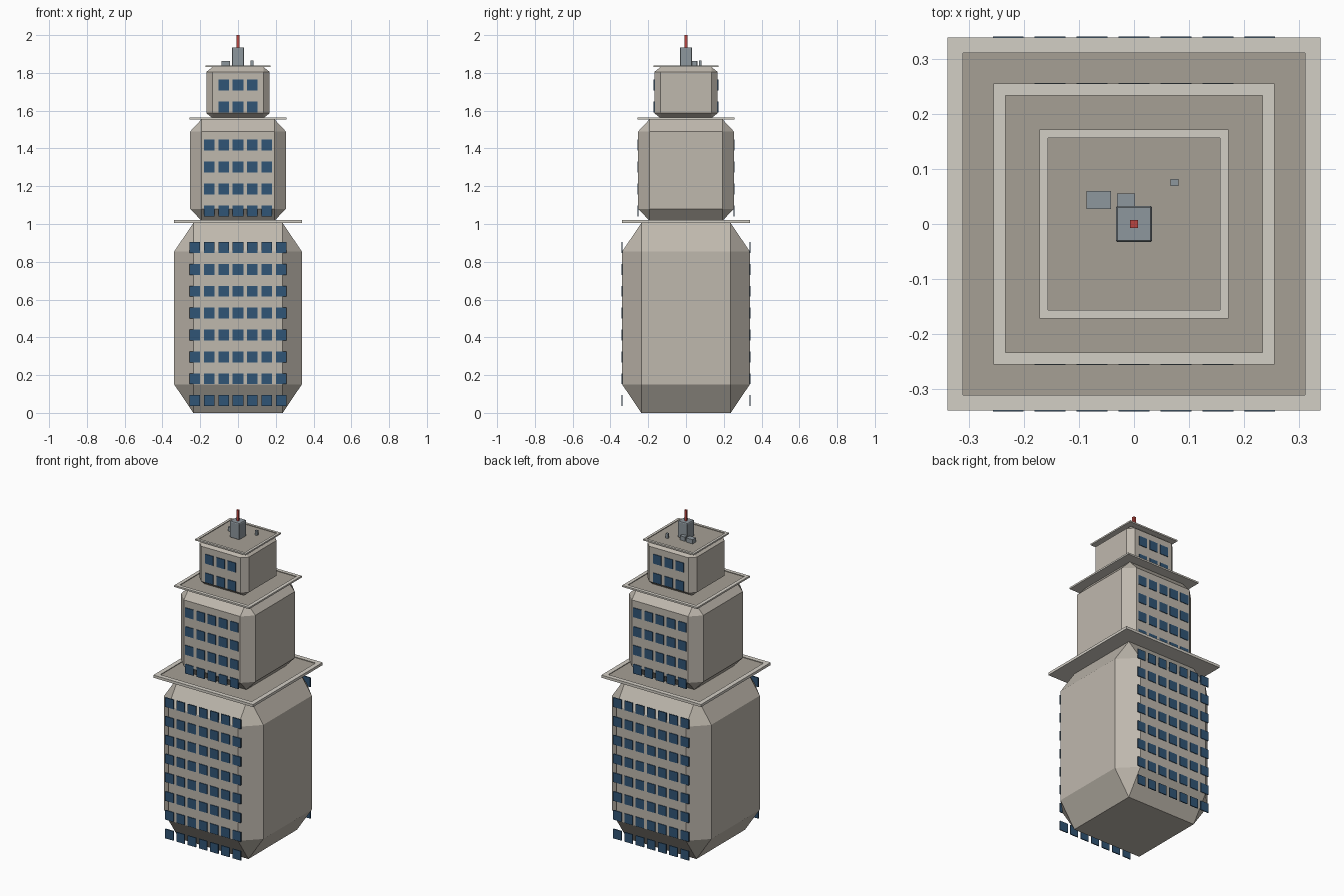
import bpy, bmesh
from mathutils import Matrix, Vector

if "Cube" in bpy.data.objects:
    bpy.data.objects.remove(bpy.data.objects["Cube"])


def material(name, r, g, b):
    m = bpy.data.materials.new(name)
    m.diffuse_color = (r, g, b, 1)
    m.use_nodes = True
    m.node_tree.nodes["Principled BSDF"].inputs["Base Color"].default_value = m.diffuse_color
    return m


STONE = material("stone", 0.52, 0.48, 0.42)
LEDGE = material("ledge", 0.65, 0.62, 0.56)
ROOF = material("roof", 0.38, 0.35, 0.30)
GLASS = material("glass", 0.03, 0.09, 0.18)
METAL = material("metal", 0.27, 0.31, 0.34)
RED = material("red", 0.5, 0.06, 0.05)


def add_box(bm, center, size):
    mat = Matrix.Translation(center) @ Matrix.Diagonal((*size, 1))
    return bmesh.ops.create_cube(bm, size=1, matrix=mat)["verts"]


def finish(bm, name, *mats):
    me = bpy.data.meshes.new(name)
    bm.to_mesh(me)
    bm.free()
    for m in mats:
        me.materials.append(m)
    ob = bpy.data.objects.new(name, me)
    bpy.context.collection.objects.link(ob)
    return ob


def box(name, lo, hi, mat, chamfer=0):
    """Box between two corners; chamfer is a fraction of each side length."""
    lo, hi = Vector(lo), Vector(hi)
    bm = bmesh.new()
    add_box(bm, (0, 0, 0), (1, 1, 1))
    if chamfer:
        bmesh.ops.bevel(bm, geom=bm.edges[:], offset=chamfer, segments=1,
                        affect='EDGES', profile=0.5)
    bm.transform(Matrix.Translation((lo + hi) / 2)
                 @ Matrix.Diagonal((*(hi - lo), 1)))
    return finish(bm, name, mat)


def ledge(name, half, rim, z0, z1):
    """Overhanging slab with a slightly sunken dark roof deck."""
    bm = bmesh.new()
    add_box(bm, (0, 0, (z0 + z1) / 2), (2 * half, 2 * half, z1 - z0))
    top = max(bm.faces, key=lambda f: f.calc_center_median().z)
    bmesh.ops.inset_region(bm, faces=[top], thickness=rim)
    top.material_index = 1
    deck = bmesh.ops.extrude_discrete_faces(bm, faces=[top])["faces"]
    bmesh.ops.translate(bm, verts=deck[0].verts, vec=(0, 0, -0.004))
    return finish(bm, name, LEDGE, ROOF)


def windows(name, half, columns, rows, z):
    """Window grid on the front and back walls."""
    bm = bmesh.new()
    for side in (-1, 1):
        for r in range(rows):
            for c in range(columns):
                x = (c - (columns - 1) / 2) * 0.0765
                add_box(bm, (x, side * half, z + r * 0.1158),
                        (0.056, 0.006, 0.058))
    return finish(bm, name, GLASS)


# Three stacked tiers: half width, z range, chamfer, ledge, windows
tiers = [
    ("lower", 0.338, 0.0, 1.005, 0.15, 0.34, 0.04, 1.02, 7, 8, 0.065),
    ("middle", 0.253, 1.016, 1.555, 0.12, 0.256, 0.031, 1.564, 5, 4, 1.07),
    ("upper", 0.168, 1.56, 1.832, 0.10, 0.172, 0.022, 1.84, 3, 2, 1.62),
]
for name, half, z0, z1, ch, slab, rim, ztop, cols, rows, wz in tiers:
    box(name + "_tier", (-half, -half, z0), (half, half, z1), STONE, ch)
    ledge(name + "_roof_ledge", slab, rim, z1 - 0.001, ztop)
    windows(name + "_windows", half + 0.001, cols, rows, wz)

# Rooftop equipment and mast
R = 1.835
box("roof_plant_room", (-0.033, -0.033, R), (0.033, 0.033, 1.935), METAL, 0.04)
box("air_unit_large", (-0.087, 0.027, R), (-0.042, 0.06, 1.862), METAL)
box("air_unit_small", (-0.031, 0.025, R), (0.002, 0.056, 1.862), METAL)
box("vent_pipe", (0.067, 0.069, R), (0.081, 0.082, 1.865), METAL)
box("antenna", (-0.007, -0.007, 1.93), (0.007, 0.007, 2.0), RED)
